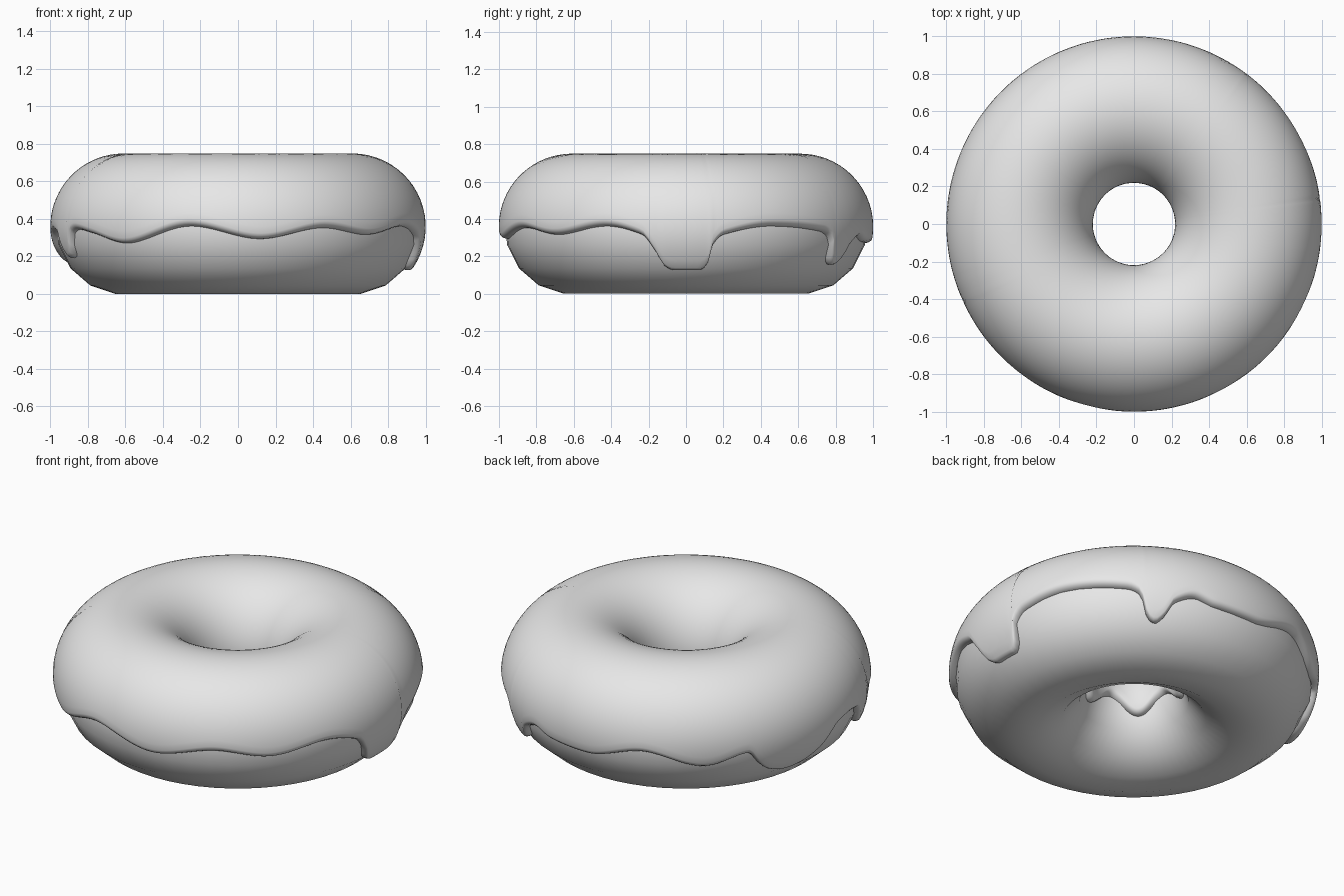
import bpy
import math

if "Cube" in bpy.data.objects:
    bpy.data.objects.remove(bpy.data.objects["Cube"])

RING_R, RING_Z = 0.61, 0.358      # centre line of the ring
DOUGH_R, ICING_R = 0.36, 0.391    # section radii

grey = bpy.data.materials.new("plain grey")
grey.diffuse_color = (0.8, 0.8, 0.8, 1)
grey.use_nodes = True
grey.node_tree.nodes["Principled BSDF"].inputs["Base Color"].default_value = grey.diffuse_color


def point(theta, phi, r):
    d = RING_R + r * math.cos(phi)
    return (d * math.cos(theta), d * math.sin(theta), RING_Z + r * math.sin(phi))


def sweep(name, rings, closed):
    """Skin a full turn of cross-sections into a smooth surface."""
    n, m = len(rings), len(rings[0])
    verts = [p for ring in rings for p in ring]
    faces = []
    for i in range(n):
        k = (i + 1) % n
        for j in range(m if closed else m - 1):
            l = (j + 1) % m
            faces.append((i * m + j, k * m + j, k * m + l, i * m + l))
    mesh = bpy.data.meshes.new(name)
    mesh.from_pydata(verts, [], faces)
    mesh.materials.append(grey)
    obj = bpy.data.objects.new(name, mesh)
    bpy.context.collection.objects.link(obj)
    bpy.ops.object.select_all(action='DESELECT')
    obj.select_set(True)
    bpy.context.view_layer.objects.active = obj
    bpy.ops.object.shade_smooth_by_angle(angle=math.radians(60))
    return obj


# Dough: coarse round section
N = 56
sweep("dough_ring",
      [[point(2 * math.pi * i / N, math.radians(-15.5 + 22.5 * j), DOUGH_R)
        for j in range(16)] for i in range(N)], True)

# Outer icing edge: (degrees around the ring, height), with drips
EDGE = [(-7, .13), (-4, .108), (4.5, .108), (7, .14), (8.5, .25), (12, .31),
        (28, .36), (48, .33), (52, .29), (54.5, .16), (57, .135), (60, .17),
        (63, .25), (70, .30), (77, .27), (92, .26), (111, .335), (131, .25),
        (145, .31), (149, .23), (153, .17), (160, .14), (166, .155), (173, .21),
        (181, .32), (188, .335), (195, .31), (198, .21), (200.5, .175),
        (203, .2), (205.5, .32), (209, .34), (218, .315), (232, .26),
        (255, .36), (277, .285), (298, .35), (315, .31), (334, .36),
        (346, .31), (350, .22)]


def edge_height(deg):
    knots = EDGE + [(EDGE[0][0] + 360, EDGE[0][1])]
    if deg > knots[-1][0]:
        deg -= 360
    n = len(EDGE)

    def slope(i):
        # Monotone tangents give rounded drip tips without overshoot
        (a, ha), (b, hb) = EDGE[(i - 1) % n], EDGE[i % n]
        c, hc = EDGE[(i + 1) % n]
        s0 = (hb - ha) / ((b - a) % 360)
        s1 = (hc - hb) / ((c - b) % 360)
        return 2 * s0 * s1 / (s0 + s1) if s0 * s1 > 0 else 0.0

    for i in range(n):
        (a, ha), (b, hb) = knots[i], knots[i + 1]
        if a <= deg <= b:
            w, t = b - a, (deg - a) / (b - a)
            return (ha * (1 + 2 * t) * (1 - t) ** 2 + hb * t * t * (3 - 2 * t)
                    + w * slope(i) * t * (1 - t) ** 2
                    + w * slope(i + 1) * t * t * (t - 1))
    return EDGE[0][1]


# Icing: shell over the top with a rounded lip along both edges
LIP = 0.1
LIP_STEPS = [0, 0.04, 0.15, 0.35, 0.65]
BODY = 36
BURIED = 0.338
rings = []
SEG = 300
for i in range(SEG):
    theta = 2 * math.pi * i / SEG
    deg = math.degrees(theta)
    start = math.asin((edge_height(deg) - RING_Z) / ICING_R)
    inner_z = 0.29 - 0.05 * math.cos(5 * (theta - math.radians(225)))
    end = math.pi - math.asin((inner_z - RING_Z) / ICING_R)
    ring = []
    for s in LIP_STEPS:
        r = BURIED + (ICING_R - BURIED) * math.sqrt(1 - (1 - s) ** 2)
        ring.append(point(theta, start + s * LIP, r))
    for j in range(BODY + 1):
        phi = start + LIP + (end - start - 2 * LIP) * j / BODY
        ring.append(point(theta, phi, ICING_R))
    for s in reversed(LIP_STEPS):
        r = BURIED + (ICING_R - BURIED) * math.sqrt(1 - (1 - s) ** 2)
        ring.append(point(theta, end - s * LIP, r))
    rings.append(ring)
sweep("icing", rings, False)
